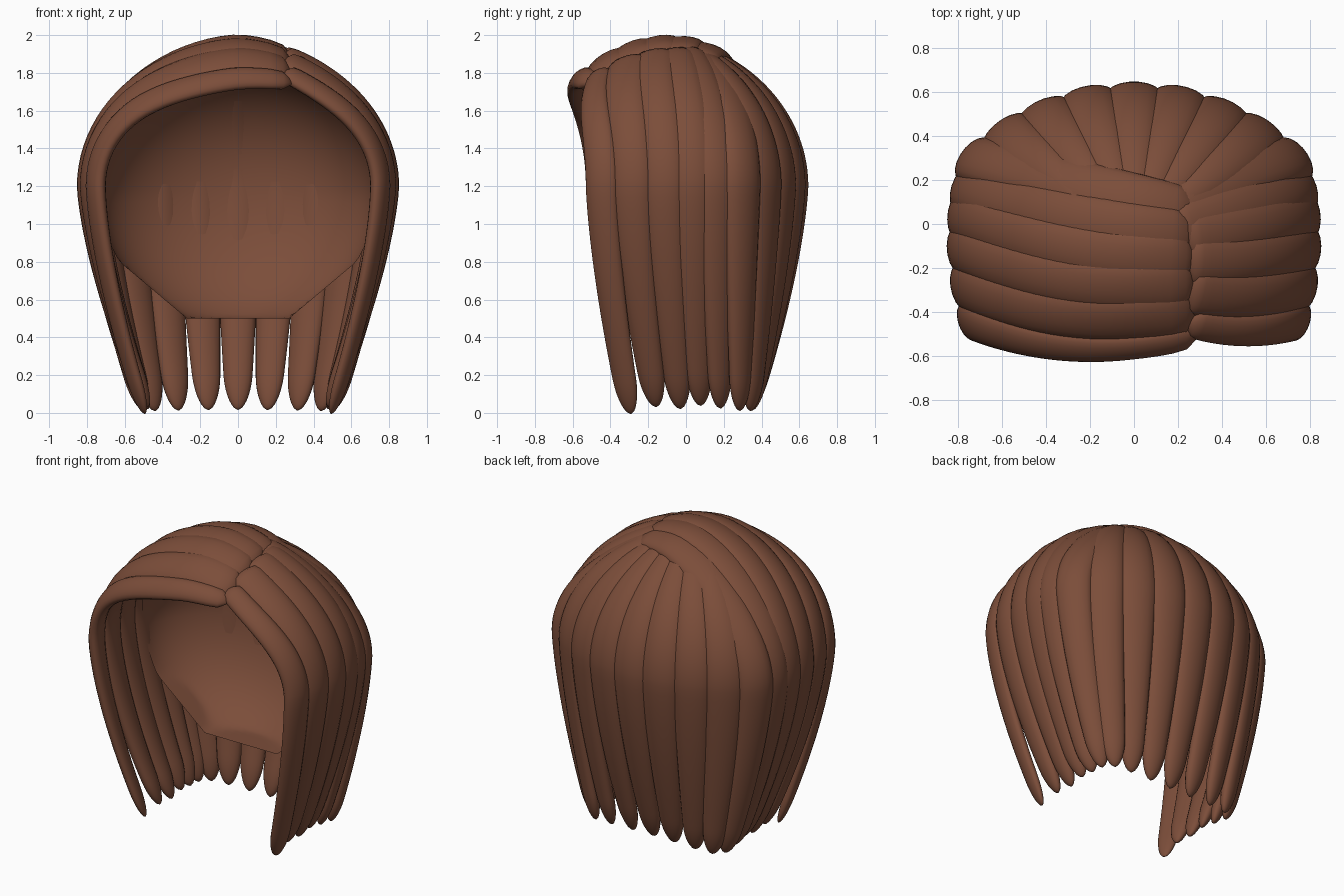
import bpy, bmesh, math
from mathutils import Vector

if "Cube" in bpy.data.objects:
    bpy.data.objects.remove(bpy.data.objects["Cube"])

brown = bpy.data.materials.new("chestnut brown")
brown.diffuse_color = (0.2, 0.075, 0.042, 1)
brown.use_nodes = True
brown.node_tree.nodes["Principled BSDF"].inputs["Base Color"].default_value = brown.diffuse_color
MID = 1.2      # height where the hair is widest


def dome(f):
    """Height factor of the crown, 1 at the centre and 0 at the widest line."""
    return max(0.0, 1 - min(1, abs(f)) ** 1.75) ** 0.5


def fall(u):
    """How far the hair stands out between the tip (0) and the widest line (1)."""
    return 1 - max(0, 1 - u) ** 1.5


def outward(p):
    k = 0.7 - 0.35 * min(1, abs(p.x) / 0.8) if p.y < 0 else 1.0
    return Vector((p.x / 0.72, k * p.y / 0.41, max(p.z - MID, 0) / 0.64)).normalized()


def finish(bm, name):
    bmesh.ops.recalc_face_normals(bm, faces=bm.faces)
    mesh = bpy.data.meshes.new(name)
    bm.to_mesh(mesh)
    bm.free()
    mesh.materials.append(brown)
    for p in mesh.polygons:
        p.use_smooth = True
    obj = bpy.data.objects.new(name, mesh)
    bpy.context.collection.objects.link(obj)
    return obj


def sweep(name, stations, ring=18):
    """Flattened tube through (point, half width, half thickness) stations."""
    bm = bmesh.new()
    pts = [s[0] for s in stations]
    inset = max(s[2] for s in stations) * 0.94
    rows = []
    for i, (p, w, t) in enumerate(stations):
        tangent = (pts[min(i + 1, len(pts) - 1)] - pts[max(i - 1, 0)]).normalized()
        n = outward(p)
        side = tangent.cross(n).normalized()
        n = side.cross(tangent).normalized()
        c = p - n * inset
        rows.append([bm.verts.new(c + side * w * math.cos(a) + n * t * math.sin(a))
                     for a in (2 * math.pi * k / ring for k in range(ring))])
    for a, b in zip(rows, rows[1:]):
        for k in range(ring):
            j = (k + 1) % ring
            bm.faces.new((a[k], a[j], b[j], b[k]))
    bm.faces.new(rows[0])
    bm.faces.new(rows[-1])
    return finish(bm, name)


def strand(name, upper, mid, tip, w0, wm, wt=0.06, thick=1.0):
    """upper(s) gives the path over the crown; below mid it falls to the tip."""
    out = []
    n = 26
    for i in range(n):
        s = math.sin(i / n * math.pi / 2)
        r = 1 if s > 0.1 else math.sqrt(max(0.01, 1 - (1 - s / 0.1) ** 2))
        out.append((upper(s), (w0 + (wm - w0) * s) * r, (0.05 + 0.012 * s) * r * thick))
    m = 28
    for i in range(m + 1):
        u = (1 - i / m) ** 1.4
        h = fall(u)
        p = Vector((tip[0] + (mid[0] - tip[0]) * h, tip[1] + (mid[1] - tip[1]) * h,
                    tip[2] + (MID - tip[2]) * u))
        r = 1 if u > 0.15 else math.sqrt(max(0.004, 1 - (1 - u / 0.15) ** 2))
        out.append((p, (wt + (wm - wt) * u ** 0.8) * r, (0.042 + 0.02 * u) * r * thick))
    return sweep(name, out)


def side_strand(name, sign, x0, y0, ym, yt, bulge, w0, wm, zt, thick=1.0):
    """Strand combed from the parting across to one side."""
    xm = 0.85 - (0.33 if ym < 0 else 0.5) * (ym + 0.05) ** 2

    def upper(s):
        x = x0 + (sign * xm - x0) * s
        y = y0 + (ym - y0) * s - bulge * 4 * s * (1 - s)
        top = 2.005 - 0.85 * (y + 0.1) ** 2
        return Vector((x, y, MID + (top - MID) * dome(x / xm)))
    strand(name, upper, (sign * xm, ym), (sign * 0.53, yt, zt), w0, wm, thick=thick)


mids = [-0.46, -0.30, -0.12, 0.04, 0.19, 0.33]
tips = [-0.31, -0.17, -0.03, 0.10, 0.22, 0.33]
heights = [-0.02, 0.01, 0.0, 0.02, 0.01, 0.0]

# Long sweep from the parting to the left; the first strand is the thin fringe lip
starts = [-0.53, -0.42, -0.29, -0.18, -0.07, 0.03]
bulges = [0.10, 0.09, 0.08, 0.06, 0.04, -0.01]
for i in range(6):
    lip = i == 0
    side_strand(f"left_strand_{i + 1}", -1, 0.31, starts[i], mids[i], tips[i], bulges[i],
                0.065 if lip else 0.13, 0.09 if lip else 0.115, heights[i],
                0.75 if lip else 1.0)

# Short sweep from the parting to the right
starts = [-0.47, -0.32, -0.18, -0.07, -0.03, 0.06]
bulges = [0.04, 0.03, 0.02, 0.01, 0.0, -0.04]
lefts = [0.25, 0.25, 0.25, 0.24, 0.2, 0.2]
for i in range(6):
    lip = i == 0
    side_strand(f"right_strand_{i + 1}", 1, lefts[i], starts[i], mids[i], tips[i], bulges[i],
                0.07 if lip else 0.115, 0.09 if lip else 0.115, heights[i],
                0.75 if lip else 1.0)

# Back strands fanning out from the crown
backs = [((0, 0.645), (0, 0.40)), ((0.22, 0.625), (0.17, 0.40)),
         ((0.43, 0.56), (0.34, 0.40)), ((0.62, 0.46), (0.47, 0.39))]
for i, (m, t) in enumerate(backs):
    for sign, label in ((1, "right"), (-1, "left")):
        if i == 0 and sign < 0:
            continue
        mid = (m[0] * sign, m[1])

        def upper(s, mid=mid):
            f = 0.24 + 0.76 * s
            return Vector((mid[0] * f, -0.1 + (mid[1] + 0.1) * f, MID + 0.79 * dome(f)))
        strand(f"back_strand_{label}_{i + 1}", upper, mid,
               (t[0] * sign, t[1], 0.0), 0.07, 0.128, 0.062)

# Inner cap: a bowl open to the face, its lower rim trimmed to straight chords
bm = bmesh.new()
COLS, ROWS = 90, 24
CORNERS = [(-30, -68), (-68, -112), (-112, -150)]


def trim(deg):
    for hi, lo in CORNERS:
        if lo <= deg <= hi:
            return (math.cos(math.radians((hi - lo) / 2))
                    / math.cos(math.radians(deg - (hi + lo) / 2)))
    return 1.0


pole = bm.verts.new((0, 0.53, 1.15))
columns = []
for c in range(COLS):
    deg = -180 + 360 * c / COLS
    a = math.radians(deg)
    front = -0.25 * max(0, math.sin(a))          # the crown reaches further forward
    col = []
    for r in range(1, ROWS + 1):
        q = r / ROWS * math.pi / 2
        rad = min(math.sin(q), trim(deg))
        y = 0.03 + 0.50 * math.cos(q) + front * (r / ROWS) ** 3
        col.append(bm.verts.new((0.725 * rad * math.cos(a), y, 1.15 + 0.7 * rad * math.sin(a))))
    columns.append(col)
for c in range(COLS):
    a, b = columns[c], columns[(c + 1) % COLS]
    bm.faces.new((pole, a[0], b[0]))
    for r in range(ROWS - 1):
        bm.faces.new((a[r], a[r + 1], b[r + 1], b[r]))
finish(bm, "inner_cap")
